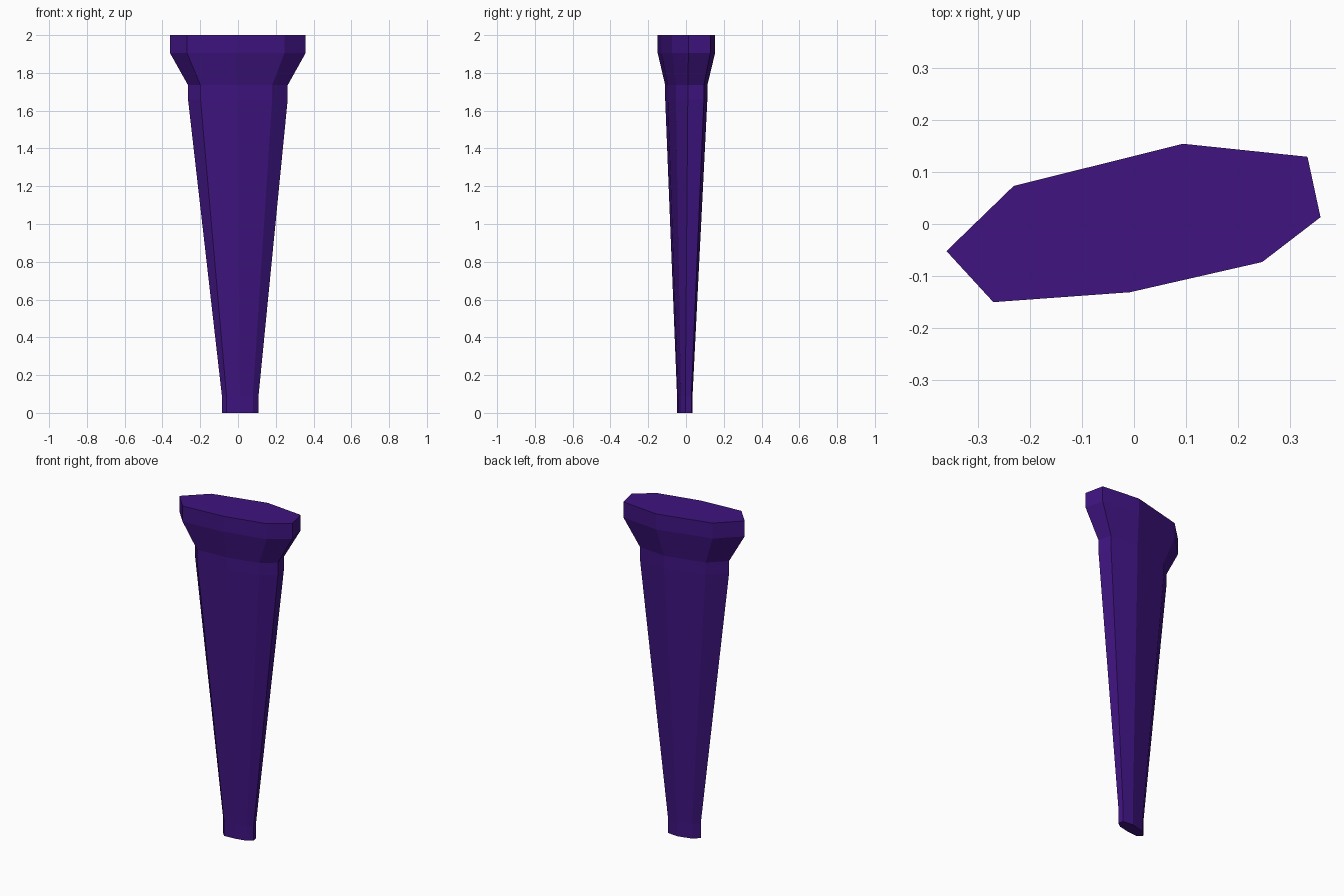
import bpy, bmesh

if "Cube" in bpy.data.objects:
    bpy.data.objects.remove(bpy.data.objects["Cube"])

# Irregular eight-sided outline of the cap
OUTLINE = [(-0.36, -0.052), (-0.27, -0.15), (-0.008, -0.131), (0.246, -0.073),
           (0.358, 0.013), (0.333, 0.129), (0.094, 0.154), (-0.231, 0.073)]

# Cross-sections from bottom to top: height, scale, x shift, y shift
SECTIONS = [(0.0, 0.27, 0.012, -0.007), (0.09, 0.27, 0.012, -0.007),
            (1.66, 0.735, 0, 0), (1.735, 0.735, 0, 0),
            (1.905, 1, 0, 0), (2.0, 1, 0, 0)]


def loft(name, outline, sections, material):
    bm = bmesh.new()
    rings = [[bm.verts.new((x * s + dx, y * s + dy, z)) for x, y in outline]
             for z, s, dx, dy in sections]
    n = len(outline)
    for low, high in zip(rings, rings[1:]):
        for i in range(n):
            j = (i + 1) % n
            bm.faces.new((low[i], low[j], high[j], high[i]))
    bm.faces.new(rings[0][::-1])
    bm.faces.new(rings[-1])
    bmesh.ops.recalc_face_normals(bm, faces=bm.faces)
    mesh = bpy.data.meshes.new(name)
    bm.to_mesh(mesh)
    bm.free()
    mesh.materials.append(material)
    obj = bpy.data.objects.new(name, mesh)
    bpy.context.collection.objects.link(obj)
    return obj


purple = bpy.data.materials.new("dark_purple")
purple.diffuse_color = (0.05, 0.007, 0.22, 1)
purple.use_nodes = True
purple.node_tree.nodes["Principled BSDF"].inputs["Base Color"].default_value = purple.diffuse_color

# Tapered shaft with flared cap
loft("tapered_spike", OUTLINE, SECTIONS, purple)
